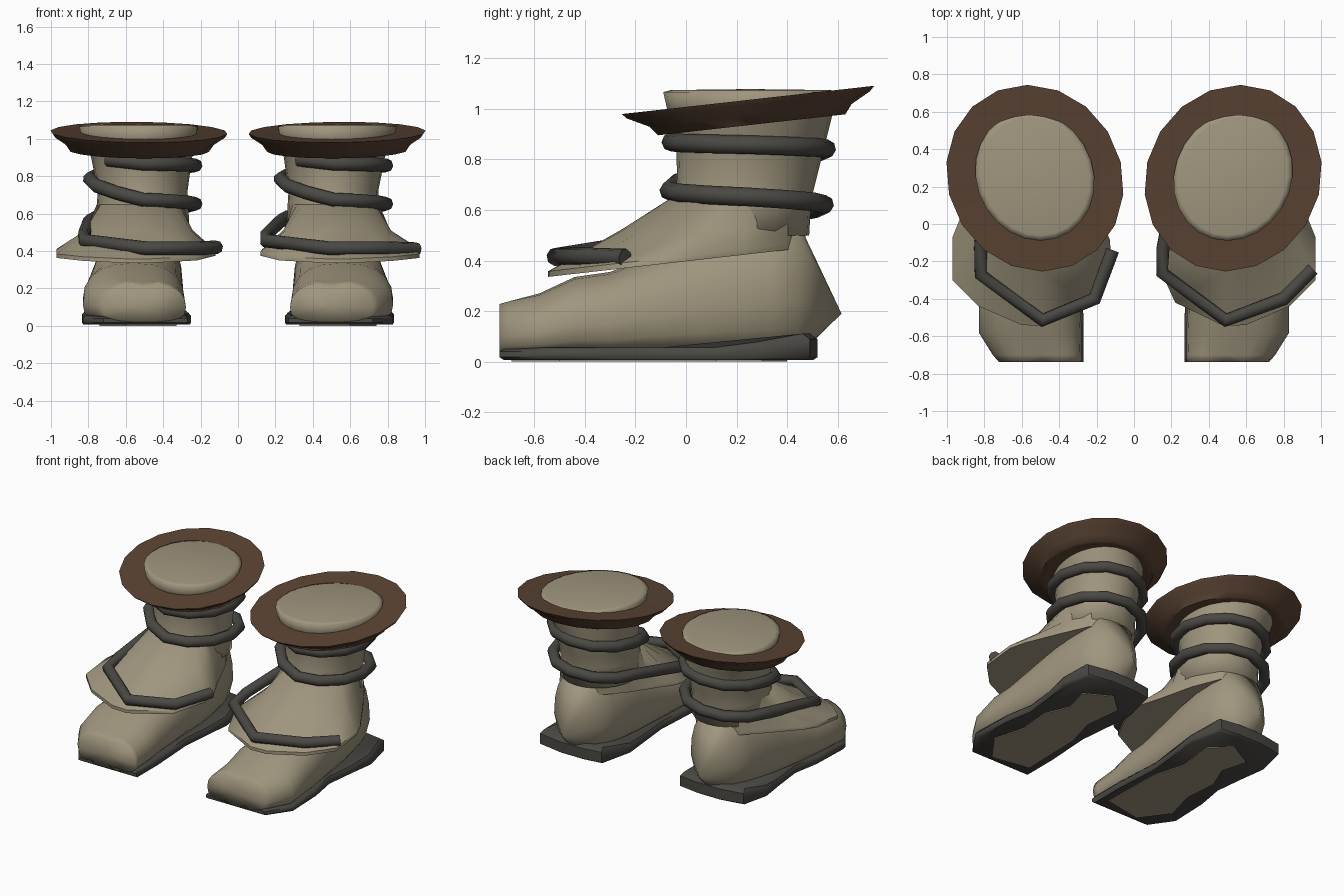
import bpy, bmesh, math
from math import sin, cos, pi, radians

if "Cube" in bpy.data.objects:
    bpy.data.objects.remove(bpy.data.objects["Cube"])


def material(name, rgb):
    m = bpy.data.materials.new(name)
    m.diffuse_color = (*rgb, 1)
    m.use_nodes = True
    m.node_tree.nodes["Principled BSDF"].inputs["Base Color"].default_value = m.diffuse_color
    return m


HIDE = material("tan_hide", (0.35, 0.305, 0.21))
LEATHER = material("brown_leather", (0.105, 0.058, 0.034))
RUBBER = material("dark_cord", (0.069, 0.065, 0.056))


def finish(bm, name, mat, angle):
    bmesh.ops.recalc_face_normals(bm, faces=bm.faces)
    me = bpy.data.meshes.new(name)
    bm.to_mesh(me)
    bm.free()
    me.materials.append(mat)
    me.shade_smooth()
    me.set_sharp_from_angle(angle=radians(angle))
    ob = bpy.data.objects.new(name, me)
    bpy.context.collection.objects.link(ob)
    return ob


def loft(name, rings, mat, s, angle=40, start_tip=None, end_tip=None):
    """Skin closed rings of equal length; ends are fanned to a tip or capped."""
    bm = bmesh.new()
    vs = [[bm.verts.new((x * s, y, z)) for x, y, z in r] for r in rings]
    n = len(vs[0])
    for a, b in zip(vs, vs[1:]):
        for i in range(n):
            j = (i + 1) % n
            bm.faces.new((a[i], a[j], b[j], b[i]))
    for ring, tip in ((vs[0], start_tip), (vs[-1], end_tip)):
        if tip:
            t = bm.verts.new((tip[0] * s, tip[1], tip[2]))
            for i in range(n):
                bm.faces.new((ring[i], ring[(i + 1) % n], t))
        else:
            bm.faces.new(ring)
    return finish(bm, name, mat, angle)


def ellipse(cx, cy, rx, ry, z, angles, tilt=0.0, skew=0.0):
    return [(cx + rx * cos(a) + skew * ry * sin(a), cy + ry * sin(a),
             z + tilt * (cy + ry * sin(a) - 0.245)) for a in angles]


def power(v, e):
    return math.copysign(abs(v) ** e, v)


def foot_section(y, x0, x1, top, dip=0.0, pinch=0.0, n=20):
    """Rounded section: broad low down, domed above; toe cleft and heel pinch optional."""
    cx, hw, zm = (x0 + x1) / 2, (x1 - x0) / 2, top * 0.42
    ring = []
    for i in range(n):
        a = 2 * pi * i / n
        up = sin(a) >= 0
        z = zm + power(sin(a), 0.9 if up else 0.6) * ((top - zm) if up else zm - 0.02)
        if up:
            z -= dip * max(0, 1 - abs(cos(a)) / 0.3)
        w = hw * (1 - pinch * max(0, -sin(a)))
        ring.append((cx + w * power(cos(a), 0.8), y, z))
    return ring


FOOT = [(-0.738, 0.278, 0.722, 0.234, 0.03), (-0.70, 0.28, 0.755, 0.245, 0.015),
        (-0.58, 0.28, 0.83, 0.27), (-0.44, 0.285, 0.83, 0.335), (-0.3, 0.29, 0.82, 0.355),
        (-0.1, 0.295, 0.80, 0.43), (0.05, 0.295, 0.785, 0.485), (0.2, 0.295, 0.77, 0.52, 0, 0.1),
        (0.34, 0.31, 0.75, 0.54, 0, 0.25), (0.44, 0.345, 0.715, 0.56, 0, 0.4)]

FLAP = [(0.48, -0.545), (0.6, -0.54), (0.83, -0.44), (0.97, -0.3), (0.97, -0.07), (0.93, 0.03),
        (0.81, 0.23), (0.70, 0.40), (0.52, 0.47), (0.37, 0.42), (0.27, 0.25), (0.19, 0.05),
        (0.13, -0.08), (0.12, -0.2), (0.22, -0.42)]

SOLE = [(0.27, -0.738), (0.72, -0.738), (0.83, -0.58), (0.82, -0.3), (0.785, -0.1), (0.81, 0.12),
        (0.835, 0.3), (0.79, 0.49), (0.62, 0.52), (0.44, 0.52), (0.305, 0.50), (0.25, 0.26),
        (0.27, 0.05), (0.29, -0.15), (0.27, -0.5)]


def sole_ring(k, z, heel=0.0):
    # heel adds height towards the back
    return [(0.54 + (x - 0.54) * k, -0.1 + (y + 0.1) * k,
             z + heel * min(1, max(0, (y - 0.2) / 0.25))) for x, y in SOLE]


def cord(name, pts, radius):
    cu = bpy.data.curves.new(name, 'CURVE')
    cu.dimensions = '3D'
    cu.bevel_depth = radius
    cu.bevel_resolution = 2
    cu.use_fill_caps = True
    sp = cu.splines.new('POLY')
    sp.points.add(len(pts) - 1)
    for p, co in zip(sp.points, pts):
        p.co = (*co, 1)
    tmp = bpy.data.objects.new(name, cu)
    bpy.context.collection.objects.link(tmp)
    bpy.context.view_layer.update()
    me = bpy.data.meshes.new_from_object(tmp.evaluated_get(bpy.context.evaluated_depsgraph_get()))
    bpy.data.objects.remove(tmp)
    bm = bmesh.new()
    bm.from_mesh(me)
    bpy.data.meshes.remove(me)
    finish(bm, name, RUBBER, 60)


def coil(cx):
    # Height per quarter turn, from the front: right, back, left, front ...
    zs = [0.868, 0.858, 0.842, 0.785, 0.675, 0.652, 0.622, 0.56]
    pts = []
    for i in range(22):
        q = i / 3
        k = min(int(q), 6)
        z = zs[k] + (zs[k + 1] - zs[k]) * (q - k)
        a = -pi / 2 + q * pi / 2
        pts.append((cx + 0.283 * cos(a), 0.25 - 0.002 * q + 0.31 * sin(a), z))
    return [(cx - 0.19, 0.02, 0.89)] + pts


# Cord ends that wrap over the front flap, for each boot
WRAP = {1: [(0.155, -0.13, 0.49), (0.15, -0.26, 0.455), (0.49, -0.515, 0.415),
            (0.80, -0.40, 0.415), (0.955, -0.24, 0.41)],
        -1: [(-0.82, -0.13, 0.49), (-0.82, -0.27, 0.455), (-0.49, -0.515, 0.415),
             (-0.21, -0.40, 0.415), (-0.115, -0.14, 0.42)]}

for s, side in ((1, "right"), (-1, "left")):
    # Foot with a cleft toe and a pointed heel
    loft(side + "_foot", [foot_section(*f) for f in FOOT], HIDE, s, 100,
         start_tip=(0.5, -0.738, 0.11), end_tip=(0.53, 0.615, 0.19))

    # Flared flap rising into the ankle, flatter on the side wings
    ang = [math.atan2(y - 0.215, x - 0.51) for x, y in FLAP]
    edge = [(x, y, 0.335 + 0.113 * (y + 0.55)) for x, y in FLAP]
    lip = [(x, y, z + 0.022) for x, y, z in edge]
    ankle = ellipse(0.51, 0.215, 0.245, 0.27, 0.65, ang)
    mid = [(p[0] + (q[0] - p[0]) * 0.6, p[1] + (q[1] - p[1]) * 0.6,
            p[2] + (q[2] - p[2]) * (0.58 - 0.2 * abs(cos(a))))
           for a, p, q in zip(ang, lip, ankle)]
    loft(side + "_flap", [edge, lip, mid, ankle], HIDE, s, 60)

    # Ankle shaft with a softly rounded top
    even = [2 * pi * i / 24 for i in range(24)]
    loft(side + "_shaft",
         [ellipse(0.51, 0.215, 0.25, 0.272, 0.50, even),
          ellipse(0.51, 0.22, 0.245, 0.275, 0.64, even),
          ellipse(0.51, 0.24, 0.24, 0.275, 0.72, even),
          ellipse(0.515, 0.26, 0.27, 0.30, 0.9, even),
          ellipse(0.53, 0.255, 0.305, 0.33, 1.0, even, 0, 0.09),
          ellipse(0.53, 0.255, 0.318, 0.345, 1.066, even, 0, 0.09),
          ellipse(0.53, 0.255, 0.29, 0.315, 1.074, even, 0, 0.09)],
         HIDE, s, 120, end_tip=(0.53, 0.255, 1.078))

    # Tilted flaring collar, its long axis turned slightly outwards at the back
    a17 = [2 * pi * (i + 0.5) / 18 for i in range(18)]
    loft(side + "_collar",
         [ellipse(0.53, cy, rx, ry, z, a17, 0.112, 0.08) for cy, rx, ry, z in (
             (0.255, 0.27, 0.30, 1.033), (0.245, 0.473, 0.499, 1.035),
             (0.247, 0.46, 0.48, 1.015), (0.255, 0.40, 0.40, 0.973),
             (0.26, 0.375, 0.37, 0.935), (0.26, 0.34, 0.34, 0.94),
             (0.26, 0.25, 0.27, 0.94))],
         LEATHER, s, 65)

    # Sole with a square raised heel, and a worn tan patch underneath
    loft(side + "_sole", [sole_ring(0.97, 0.006), sole_ring(1, 0.018),
                          sole_ring(1, 0.04, 0.05), sole_ring(0.95, 0.056, 0.055)],
         RUBBER, s, 50)
    patch = [(0.33, -0.64), (0.6, -0.69), (0.74, -0.5), (0.68, -0.28), (0.70, -0.05),
             (0.63, 0.12), (0.68, 0.3), (0.5, 0.4), (0.37, 0.28), (0.4, 0.02), (0.34, -0.2)]
    loft(side + "_sole_patch", [[(x, y, z) for x, y in patch] for z in (0.0, 0.008)],
         HIDE, s, 30)

    # Cord coiled down the ankle and over the flap
    cord(side + "_cord", coil(0.51 * s) + WRAP[s], 0.037)
